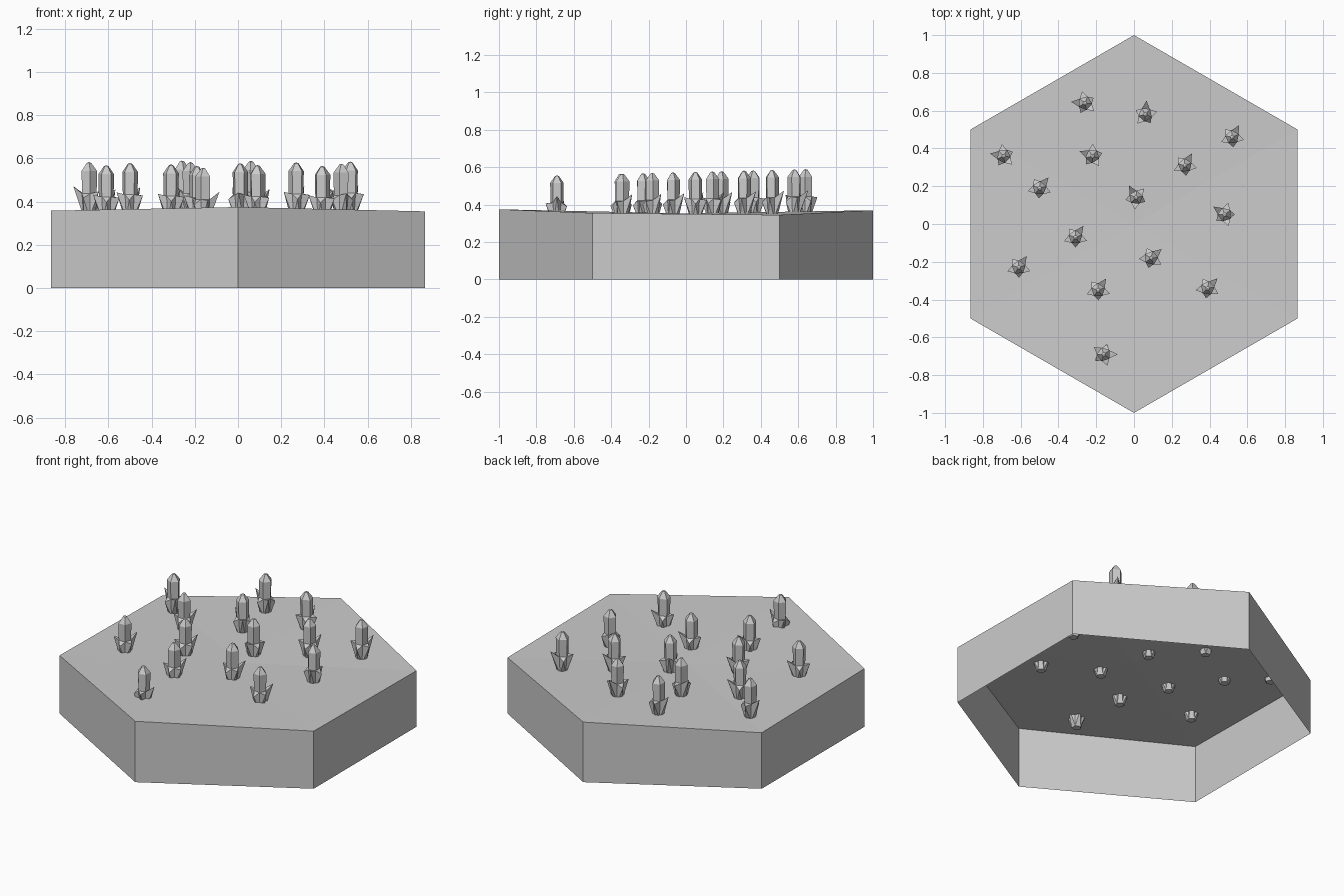
import bpy
import bmesh
from math import cos, sin, radians
from mathutils import Vector

cube = bpy.data.objects.get("Cube")
if cube:
    bpy.data.objects.remove(cube, do_unlink=True)

stone = bpy.data.materials.new("grey_stone")
stone.use_nodes = True
grey = (0.6, 0.6, 0.6, 1)
stone.diffuse_color = grey
stone.node_tree.nodes["Principled BSDF"].inputs["Base Color"].default_value = grey


def polar(radius, degrees, z):
    return Vector((radius * cos(radians(degrees)), radius * sin(radians(degrees)), z))


def make_object(name, bm):
    mesh = bpy.data.meshes.new(name)
    bm.to_mesh(mesh)
    bm.free()
    mesh.materials.append(stone)
    obj = bpy.data.objects.new(name, mesh)
    bpy.context.collection.objects.link(obj)
    return obj


# Hexagonal tile: open underneath, with slightly uneven corner heights
bm = bmesh.new()
corner_heights = [0.345, 0.37, 0.345, 0.358, 0.375, 0.355]
top = [bm.verts.new(polar(1, 30 + 60 * i, z)) for i, z in enumerate(corner_heights)]
bottom = [bm.verts.new(polar(1, 30 + 60 * i, 0)) for i in range(6)]
centre = bm.verts.new((0, 0, 0.353))
for i in range(6):
    j = (i + 1) % 6
    bm.faces.new((bottom[i], bottom[j], top[j], top[i]))
    bm.faces.new((top[i], top[j], centre))
make_object("hexagon_tile", bm)

# Crystal: five-sided column with a pointed cap and flared shards at its foot
bm = bmesh.new()
profile = [(0.027, 0), (0.036, 0.11), (0.038, 0.215), (0.011, 0.252)]
rings = [[bm.verts.new(polar(r, 72 * i - 36, z)) for i in range(5)] for r, z in profile]
shards = [(0.074, 0.145), (0.056, 0.09), (0.064, 0.12), (0.054, 0.085), (0.064, 0.105)]
for level in range(3):
    low, high = rings[level], rings[level + 1]
    for i in range(5):
        j = (i + 1) % 5
        quad = (low[i], low[j], high[j], high[i])
        if level:
            bm.faces.new(quad)
        else:
            tip = bm.verts.new(polar(shards[i][0], 72 * i, shards[i][1]))
            for k in range(4):
                bm.faces.new((quad[k], quad[(k + 1) % 4], tip))
peak = bm.verts.new((0, 0, 0.256))
for i in range(5):
    bm.faces.new((rings[3][i], rings[3][(i + 1) % 5], peak))
bm.faces.new(list(reversed(rings[0])))
crystal = make_object("crystal", bm)

# Scatter: x, y and turn of each crystal, set on a gently rising plane
places = [
    (-0.69, 0.36, 170), (-0.26, 0.64, 175), (0.06, 0.58, 85), (0.52, 0.46, 60),
    (-0.22, 0.36, 160), (0.27, 0.31, 60), (-0.5, 0.19, 50), (0.01, 0.14, 120),
    (0.48, 0.05, 145), (-0.31, -0.07, 55), (-0.61, -0.23, 55), (0.09, -0.18, 40),
    (-0.19, -0.35, 55), (0.39, -0.34, 45), (-0.16, -0.69, 0),
]
for n, (x, y, turn) in enumerate(places):
    obj = crystal if n == 0 else bpy.data.objects.new("crystal", crystal.data)
    if n:
        bpy.context.collection.objects.link(obj)
    obj.location = (x, y, 0.318 + 0.025 * y)
    obj.rotation_euler.z = radians(turn)
